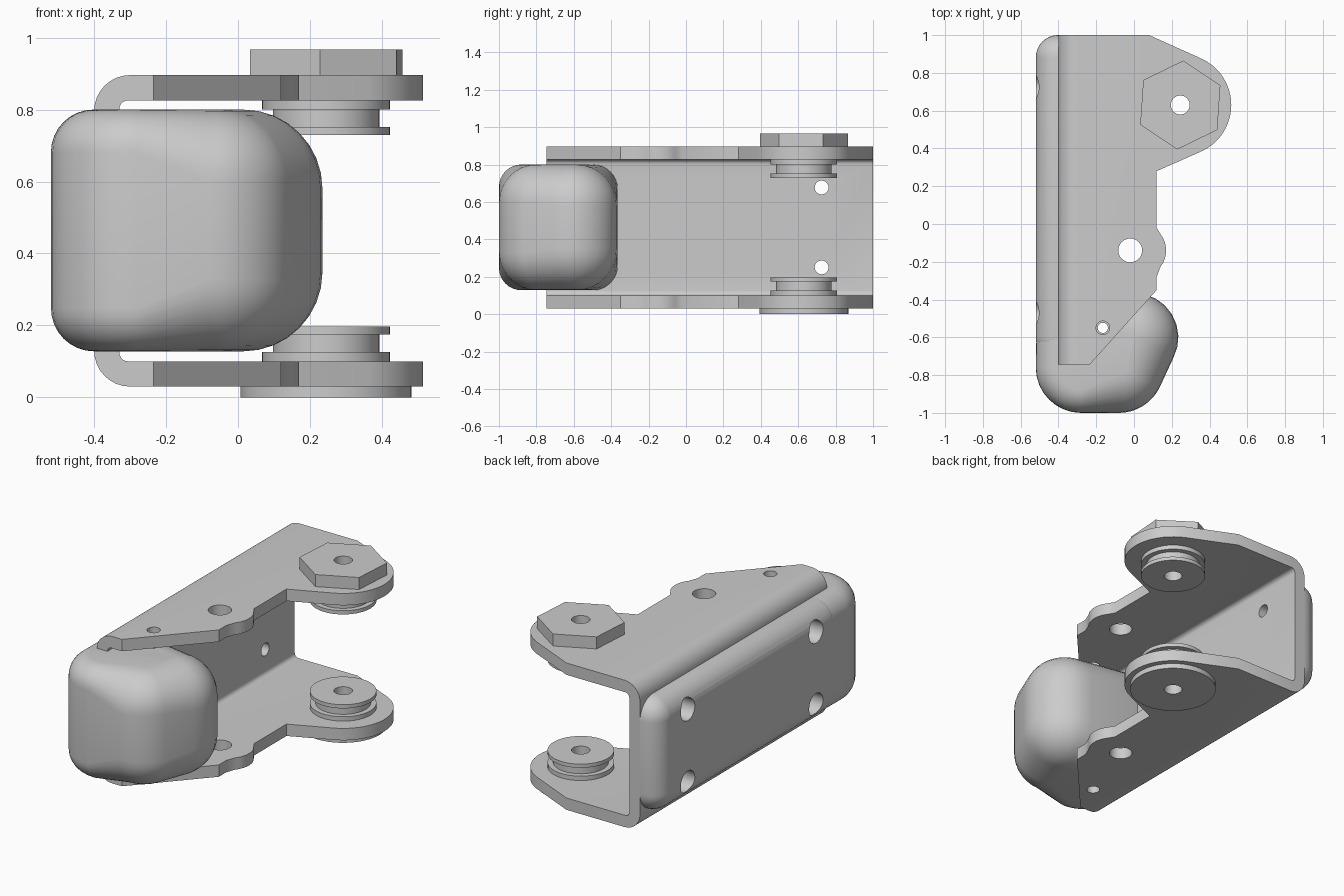
import bpy, bmesh
from math import sin, cos, radians, pi
from mathutils import Vector

old = bpy.data.objects.get("Cube")
if old:
    bpy.data.objects.remove(old, do_unlink=True)

grey = bpy.data.materials.new("plain_grey")
grey.use_nodes = True
grey.diffuse_color = (0.6, 0.6, 0.6, 1)
grey.node_tree.nodes["Principled BSDF"].inputs["Base Color"].default_value = (0.6, 0.6, 0.6, 1)

MID = 0.463           # height of the mirror plane between the two plates
AXLE = (0.245, 0.63)


def finish(name, bm):
    bmesh.ops.recalc_face_normals(bm, faces=bm.faces)
    me = bpy.data.meshes.new(name)
    bm.to_mesh(me)
    bm.free()
    me.materials.append(grey)
    ob = bpy.data.objects.new(name, me)
    bpy.context.collection.objects.link(ob)
    return ob


def loft(name, loops):
    """Skin matching closed loops and cap both ends."""
    bm = bmesh.new()
    rings = [[bm.verts.new(p) for p in loop] for loop in loops]
    n = len(rings[0])
    for a, b in zip(rings, rings[1:]):
        for i in range(n):
            j = (i + 1) % n
            bm.faces.new((a[i], a[j], b[j], b[i]))
    bm.faces.new(rings[0])
    bm.faces.new(rings[-1])
    return finish(name, bm)


def arc(cx, cy, r, a0, a1, n=8):
    steps = [radians(a0 + (a1 - a0) * i / n) for i in range(n + 1)]
    return [(cx + r * cos(a), cy + r * sin(a)) for a in steps]


def z_map(u, v, w):
    return (u, v, w)


def x_map(u, v, w):
    return (w, u, v)


def y_map(u, v, w):
    return (u, w, v)


def prism(name, outline, w0, w1, put=z_map):
    return loft(name, [[put(u, v, w) for u, v in outline] for w in (w0, w1)])


def cushion(name, corners, w0, w1, put, both=True, n=8):
    """Hull of corner arcs (u, v, radius, edge_round, from, to), edges rolled over."""
    def ring(t, top):
        pts = []
        for u, v, r, e, a0, a1 in corners:
            w = w1 - e * (1 - cos(t)) if top else w0 + e * (1 - cos(t))
            pts += [put(p, q, w) for p, q in arc(u, v, r - e * (1 - sin(t)), a0, a1)]
        return pts
    angles = [pi / 2 * i / n for i in range(n + 1)]
    loops = [ring(t, False) for t in angles]
    if both:
        loops += [ring(t, True) for t in reversed(angles)]
    else:
        loops.append([put(p, q, w1) for u, v, r, e, a0, a1 in corners
                      for p, q in arc(u, v, r, a0, a1)])
    return loft(name, loops)


def boolean(ob, cutter, operation="DIFFERENCE"):
    """Apply the cutter at once and discard it."""
    mod = ob.modifiers.new("cut", "BOOLEAN")
    mod.operation, mod.solver, mod.object = operation, "EXACT", cutter
    cutter.hide_render = True
    bpy.context.view_layer.objects.active = ob
    bpy.ops.object.modifier_apply(modifier=mod.name)
    bpy.data.objects.remove(cutter, do_unlink=True)


def drill(ob, u, v, r, w0, w1, put=z_map):
    boolean(ob, prism("drill", arc(u, v, r, 0, 348.75, 31), w0, w1, put))


def smooth(ob, angle=35):
    bpy.ops.object.select_all(action="DESELECT")
    ob.select_set(True)
    bpy.context.view_layer.objects.active = ob
    bpy.ops.object.shade_smooth_by_angle(angle=radians(angle))


def turned(name, profile, sides=48):
    """Revolve a closed (radius, z) section about the axle line."""
    bm = bmesh.new()
    rings = []
    for i in range(sides):
        a = 2 * pi * i / sides
        rings.append([bm.verts.new((AXLE[0] + r * cos(a), AXLE[1] + r * sin(a), z))
                      for r, z in profile])
    k = len(profile)
    for i in range(sides):
        a, b = rings[i], rings[(i + 1) % sides]
        for j in range(k):
            m = (j + 1) % k
            bm.faces.new((a[j], b[j], b[m], a[m]))
    ob = finish(name, bm)
    smooth(ob)
    return ob


# Folded channel: C section cut to the plate outline
lo, hi, wall = 0.03, 0.896, 0.07
section = ([(0.7, lo)] + arc(-0.3, lo + 0.1, 0.1, 270, 180) + arc(-0.3, hi - 0.1, 0.1, 180, 90)
           + [(0.7, hi), (0.7, hi - wall)]
           + arc(-0.305, hi - wall - 0.025, 0.025, 90, 180, 5)
           + arc(-0.305, lo + wall + 0.025, 0.025, 180, 270, 5) + [(0.7, lo + wall)])
channel = prism("folded_channel", section, -1.2, 1.2, y_map)
outline = ([(-0.6, -0.745), (-0.235, -0.745), (0.12, -0.35), (0.12, -0.28)]
           + arc(0.03, -0.14, 0.14, -38, 38, 10) + [(0.12, -0.02), (0.12, 0.28)]
           + arc(*AXLE, 0.27, -64, 64, 20) + [(0.08, 1.0), (-0.6, 1.0)])
boolean(channel, prism("plate_outline", outline, -0.5, 1.5), "INTERSECT")
for x, y, r in ((-0.02, -0.14, 0.063), (-0.165, -0.55, 0.036), (*AXLE, 0.05)):
    drill(channel, x, y, r, -0.5, 1.5)

# Rubber bumper: long side pad and bulbous nose
pad = cushion("side_pad", [(-0.6, 0.25, 0.12, 0.12 - 0.002, 180, 270),
                           (0.88, 0.25, 0.12, 0.118, 270, 360),
                           (0.88, 0.68, 0.12, 0.118, 0, 90),
                           (-0.6, 0.68, 0.12, 0.118, 90, 180)], -0.52, -0.4, x_map, False)
nose = cushion("nose_bumper", [(-0.28, -0.76, 0.24, 0.12, 180, 270),
                               (-0.08, -0.76, 0.24, 0.2, 270, 333),
                               (0.0, -0.6, 0.235, 0.22, 333, 450),
                               (-0.38, -0.5, 0.135, 0.12, 90, 180)], 0.128, 0.8, z_map)
drill(nose, -0.165, -0.55, 0.027, -0.5, 1.5)

# Bolt holes through pad and web
for y in (0.725, -0.47):
    for z in (0.25, 0.677):
        drill(channel, y, z, 0.037, -0.6, -0.2, x_map)
        drill(pad, y, z, 0.065, -0.7, -0.395, x_map)
        if y < 0:
            drill(nose, y, z, 0.065, -0.7, -0.395, x_map)
for ob in (channel, pad, nose):
    smooth(ob)

# Grooved bushings inside each plate, mirrored about the middle
half = [(0.05, 0.1), (0.178, 0.1), (0.178, 0.126), (0.148, 0.126),
        (0.148, 0.175), (0.178, 0.175), (0.178, 0.197), (0.05, 0.197)]
turned("lower_bushing", half)
turned("upper_bushing", [(r, 2 * MID - z) for r, z in half])

# Outer fasteners
turned("lower_washer", [(0.05, 0), (0.238, 0), (0.238, lo), (0.05, lo)])
nut = prism("hex_nut", arc(*AXLE, 0.236, 26, 326, 5), hi, 0.967)
drill(nut, *AXLE, 0.05, 0.5, 1.5)
smooth(nut)
